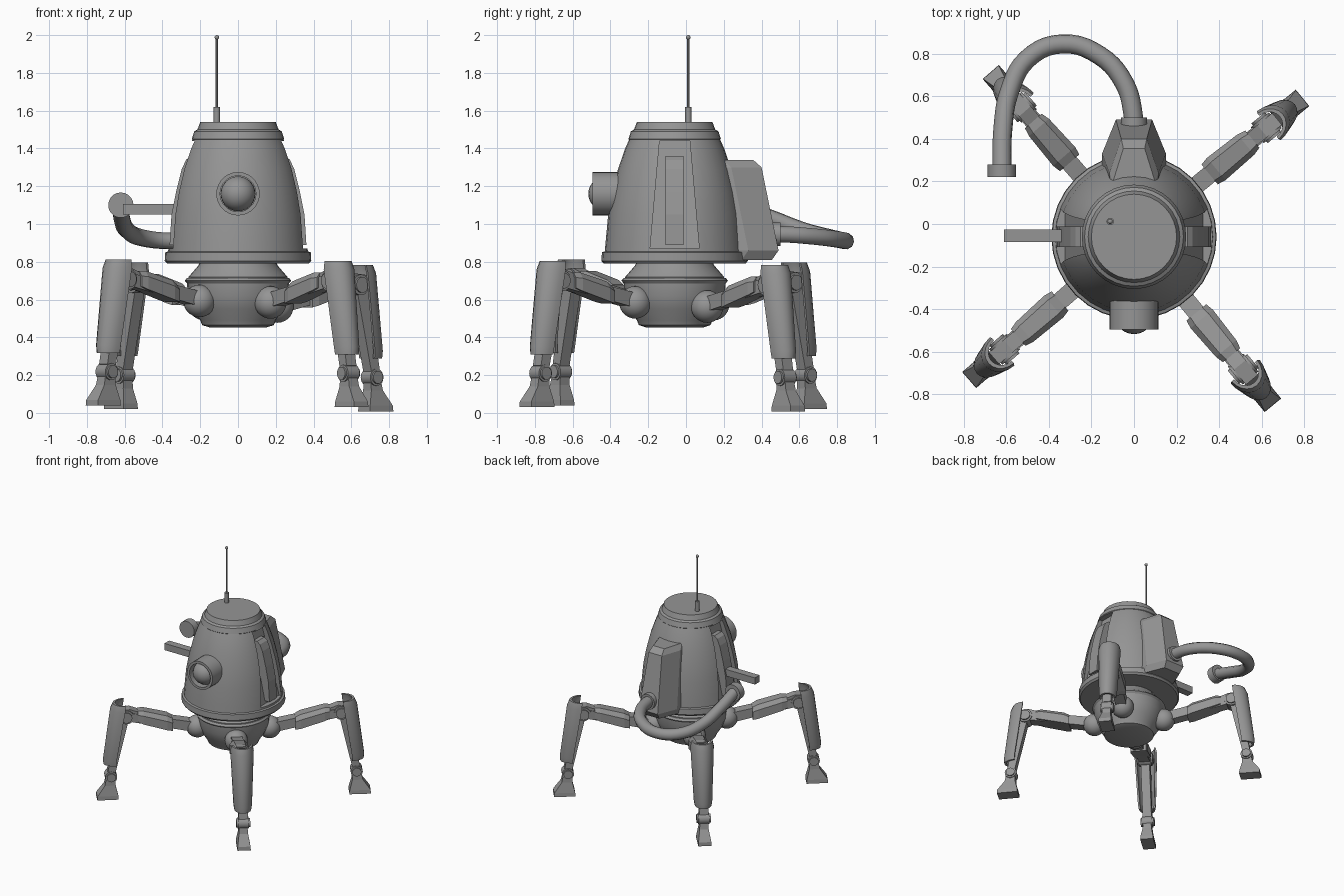
import bpy, bmesh, math
from mathutils import Vector, Matrix

if "Cube" in bpy.data.objects:
    bpy.data.objects.remove(bpy.data.objects["Cube"])

CY = -0.06  # the hull and legs turn about this y
gray = bpy.data.materials.new("metal gray")
gray.diffuse_color = (0.3, 0.3, 0.3, 1)
gray.use_nodes = True
gray.node_tree.nodes["Principled BSDF"].inputs["Base Color"].default_value = gray.diffuse_color


def finish(name, bm, smooth=35, matrix=None):
    bmesh.ops.recalc_face_normals(bm, faces=bm.faces)
    if matrix:
        bm.transform(matrix)
    mesh = bpy.data.meshes.new(name)
    bm.to_mesh(mesh)
    bm.free()
    mesh.materials.append(gray)
    ob = bpy.data.objects.new(name, mesh)
    bpy.context.collection.objects.link(ob)
    if smooth:
        bpy.ops.object.select_all(action='DESELECT')
        ob.select_set(True)
        bpy.context.view_layer.objects.active = ob
        bpy.ops.object.shade_smooth_by_angle(angle=math.radians(smooth))
    return ob


def loft(name, rings, smooth=0, matrix=None, closed=False):
    """Skin matching rings of points; cap the ends unless closed."""
    bm = bmesh.new()
    vs = [[bm.verts.new(p) for p in ring] for ring in rings]
    n = len(vs[0])
    pairs = list(zip(vs, vs[1:])) + ([(vs[-1], vs[0])] if closed else [])
    for a, b in pairs:
        for i in range(n):
            j = (i + 1) % n
            bm.faces.new((a[i], a[j], b[j], b[i]))
    if not closed:
        bm.faces.new(vs[0])
        bm.faces.new(vs[-1])
    return finish(name, bm, smooth, matrix)


def lathe(name, profile, sides=32, matrix=None, closed=False):
    rings = [[(r * math.cos(2 * math.pi * i / sides), r * math.sin(2 * math.pi * i / sides), z)
              for i in range(sides)] for r, z in profile]
    return loft(name, rings, 32, matrix, closed)


def rod(name, a, b, r, r2=None, sides=20, matrix=None):
    a, b = Vector(a), Vector(b)
    m = Matrix.Translation(a) @ (b - a).to_track_quat('Z', 'Y').to_matrix().to_4x4()
    return lathe(name, [(r, 0), (r2 or r, (b - a).length)], sides, (matrix or Matrix()) @ m)


def ball(name, c, r, matrix=None):
    bm = bmesh.new()
    bmesh.ops.create_uvsphere(bm, u_segments=24, v_segments=14, radius=r)
    bm.transform(Matrix.Translation(c))
    return finish(name, bm, 60, matrix)


def prism(name, outline, half_w, matrix=None):
    """Extrude an x-z outline along y; half_w may be a function of (x, z)."""
    w = half_w if callable(half_w) else (lambda x, z: half_w)
    return loft(name, [[(x, s * w(x, z), z) for x, z in outline] for s in (-1, 1)], 0, matrix)


base = Matrix.Translation((0, CY, 0))

# Hull, cap, neck and pelvis
hull = lathe("hull", [(0.2, 0.79), (0.375, 0.79), (0.388, 0.805), (0.385, 0.85), (0.37, 0.855), (0.366, 0.9),
                      (0.352, 1.05), (0.33, 1.17), (0.3, 1.29), (0.262, 1.4), (0.235, 1.46)], 32, base)
lathe("cap", [(0.235, 1.44), (0.245, 1.45), (0.232, 1.49), (0.215, 1.5), (0.2, 1.54)], 32, base)
lathe("neck", [(0.2, 0.8), (0.21, 0.78), (0.262, 0.72), (0.262, 0.69)], 32, base)
lathe("pelvis", [(0.27, 0.715), (0.282, 0.7), (0.27, 0.685), (0.265, 0.62), (0.24, 0.55),
                 (0.2, 0.49), (0.19, 0.465), (0.15, 0.452)], 32, base)

# Side recesses with an upright bar in each
for side, word in ((0, "right"), (math.pi, "left")):
    m = base @ Matrix.Rotation(side, 4, 'Z')
    cutter = prism("recess_cutter_" + word, [(0.325, 0.87), (0.2, 1.44), (0.6, 1.44), (0.6, 0.87)],
                   lambda x, z: 0.13 if z < 1 else 0.08, m)
    cutter.hide_render = True
    cutter.hide_set(True)
    cut = hull.modifiers.new("recess_" + word, 'BOOLEAN')
    cut.object, cut.operation, cut.solver = cutter, 'DIFFERENCE', 'EXACT'
    prism("recess_bar_" + word, [(0.25, 0.89), (0.362, 0.89), (0.352, 1.05), (0.328, 1.17), (0.298, 1.29),
                                 (0.275, 1.34), (0.25, 1.36), (0.2, 1.36)], 0.048, m)

# Eye: hollow barrel and lens, pointing to the front
eye = Matrix.Translation((0, -0.495, 1.16)) @ Matrix.Rotation(-math.pi / 2, 4, 'X')
lathe("eye_barrel", [(0.095, 0), (0.115, 0), (0.115, 0.27), (0.095, 0.27)], 28, eye, True)
ball("eye_lens", (0, -0.425, 1.16), 0.092)

# Antenna
rod("antenna_base", (-0.112, 0.012, 1.53), (-0.112, 0.012, 1.62), 0.017, sides=12)
rod("antenna_rod", (-0.112, 0.012, 1.61), (-0.112, 0.012, 1.985), 0.006, sides=8)
ball("antenna_tip", (-0.112, 0.012, 1.988), 0.012)

# Side arm
prism("side_arm", [(-0.61, 1.05), (-0.28, 1.05), (-0.28, 1.105), (-0.61, 1.105)], 0.03,
      Matrix.Translation((0, -0.055, 0)))

# Backpack, chamfered toward the rear
rings = []
for z, y, w, inner in ((0.81, 0.455, 0.075, 0.14), (0.86, 0.49, 0.085, 0.15),
                       (1.3, 0.4, 0.06, 0.115), (1.34, 0.355, 0.05, 0.1)):
    rings.append([(-inner, 0.1, z), (-inner, y - 0.16, z), (-w, y, z), (w, y, z), (inner, y - 0.16, z), (inner, 0.1, z)])
loft("backpack", rings)

# Hose with collars
curve = bpy.data.curves.new("hose", 'CURVE')
curve.dimensions = '3D'
curve.bevel_depth, curve.bevel_resolution, curve.resolution_u = 0.045, 3, 5
curve.use_fill_caps = True
path = [(0, 0.42, 0.945), (-0.005, 0.52, 0.945), (-0.045, 0.66, 0.935), (-0.16, 0.79, 0.92), (-0.34, 0.845, 0.91),
        (-0.5, 0.775, 0.925), (-0.585, 0.62, 0.965), (-0.615, 0.45, 1.03), (-0.62, 0.25, 1.1)]
spline = curve.splines.new('BEZIER')
spline.bezier_points.add(len(path) - 1)
for p, co in zip(spline.bezier_points, path):
    p.co = co
    p.handle_left_type = p.handle_right_type = 'AUTO'
curve.materials.append(gray)
bpy.context.collection.objects.link(bpy.data.objects.new("hose", curve))
rod("hose_collar", (0, 0.44, 0.945), (0, 0.5, 0.945), 0.062)
rod("hose_nozzle", (-0.62, 0.22, 1.1), (-0.62, 0.28, 1.1), 0.067)


def shin_shell(name, m):
    """Half-round armour plate, open toward the hull."""
    rows = []
    for z, r, w, d in ((0.3, 0.975, 0.064, 0.09), (0.34, 0.978, 0.07, 0.095),
                       (0.75, 0.925, 0.088, 0.105), (0.795, 0.905, 0.078, 0.09)):
        arc = [math.radians(-90 + 18 * i) for i in range(11)]
        outer = [(r - d + d * math.cos(a), w * math.sin(a), z) for a in arc]
        inner = [(r - d + (d - 0.018) * math.cos(a), (w - 0.014) * math.sin(a), z) for a in reversed(arc)]
        rows.append(outer + inner)
    loft(name, rows, 35, m)


# Legs, built along +x and turned into place
HIP, KNEE, ANKLE = (0.27, 0, 0.575), (0.805, 0, 0.69), (0.92, 0, 0.2)
for name, angle, dz in (("back_right", 39.5, -0.012), ("back_left", 131, 0),
                        ("front_left", 221, 0.018), ("front_right", 309.5, 0.01)):
    m = base @ Matrix.Rotation(math.radians(angle), 4, 'Z') @ Matrix.Translation((0, 0, dz))
    ball(name + "_hip", HIP, 0.086, m)
    prism(name + "_thigh_beam", [(0.27, 0.54), (0.77, 0.65), (0.77, 0.72), (0.27, 0.62)], 0.042, m)
    # Thigh cover with chamfered upper edges
    rows = []
    for x, z, w, h in ((0.46, 0.605, 0.06, 0.058), (0.5, 0.62, 0.068, 0.066),
                       (0.68, 0.672, 0.062, 0.062), (0.72, 0.682, 0.052, 0.05)):
        rows.append([(x, sy * w, z + sz * h) for sy, sz in
                     ((-1, -0.6), (-1, 0.5), (-0.6, 1), (0.6, 1), (1, 0.5), (1, -0.6))])
    loft(name + "_thigh_cover", rows, 0, m)
    # Knee and ankle pivots with side discs
    for part, c, r, w in (("knee", KNEE, 0.055, 0.048), ("ankle", ANKLE, 0.045, 0.04)):
        x, _, z = c
        rod(f"{name}_{part}_pivot", (x, -w, z), (x, w, z), r, matrix=m)
        rod(f"{name}_{part}_disc", (x, -w - 0.012, z), (x, w + 0.012, z), r * 0.75, matrix=m)
    prism(name + "_knee_link", [(0.7, 0.65), (0.87, 0.665), (0.87, 0.74), (0.78, 0.75), (0.7, 0.72)], 0.036, m)
    prism(name + "_shin_strut", [(0.785, 0.68), (0.86, 0.7), (0.945, 0.24), (0.89, 0.22)], 0.034, m)
    shin_shell(name + "_shin_shell", m)
    # Foot: narrow neck flaring to a rectangular pad
    rows = [[(x + sx * a, sy * b, z) for sx, sy in ((-1, -1), (1, -1), (1, 1), (-1, 1))]
            for x, z, a, b in ((0.945, 0.02, 0.08, 0.05), (0.945, 0.05, 0.078, 0.048),
                               (0.927, 0.13, 0.04, 0.034), (0.92, 0.19, 0.034, 0.03))]
    loft(name + "_foot", rows, 0, m)
